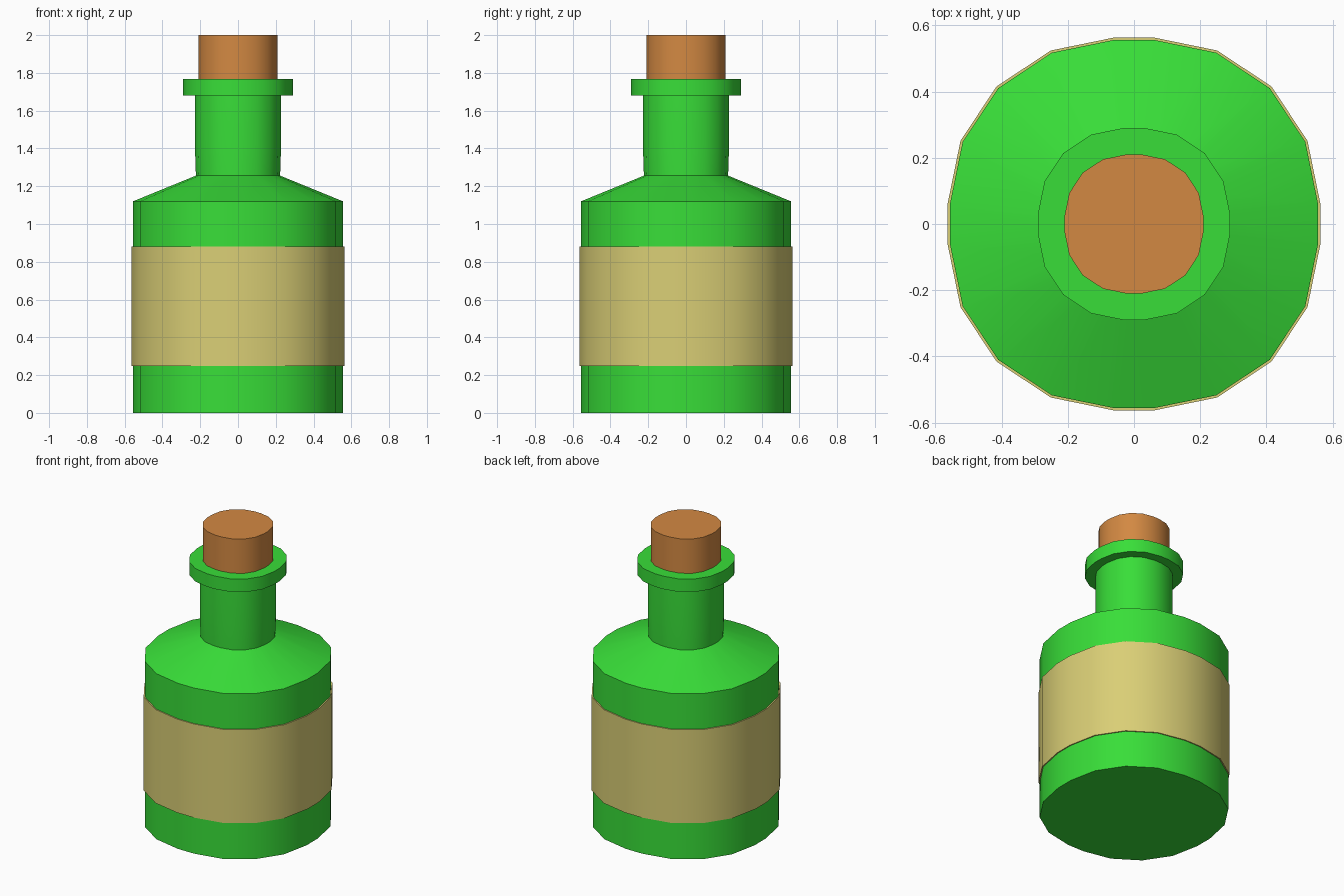
import bpy, bmesh, math

if "Cube" in bpy.data.objects:
    bpy.data.objects.remove(bpy.data.objects["Cube"])

# Rounded 20-sided outline shared by every part (one quadrant, unit half-width)
QUAD = [(1.0, 0.109), (0.931, 0.446), (0.738, 0.738), (0.446, 0.931), (0.109, 1.0)]
OUTLINE = []
for q in range(4):
    c, s = round(math.cos(q * math.pi / 2)), round(math.sin(q * math.pi / 2))
    OUTLINE += [(x * c - y * s, x * s + y * c) for x, y in QUAD]


def material(name, color):
    m = bpy.data.materials.new(name)
    m.diffuse_color = (*color, 1)
    m.use_nodes = True
    m.node_tree.nodes["Principled BSDF"].inputs["Base Color"].default_value = m.diffuse_color
    return m


def lathe(name, profile, mat, capped=True):
    """Stack the outline along a (half-width, height) profile."""
    bm = bmesh.new()
    rings = [[bm.verts.new((x * r, y * r, z)) for x, y in OUTLINE] for r, z in profile]
    n = len(OUTLINE)
    for a, b in zip(rings, rings[1:]):
        for i in range(n):
            j = (i + 1) % n
            bm.faces.new((a[i], a[j], b[j], b[i]))
    if capped:
        bm.faces.new(rings[0][::-1])
        bm.faces.new(rings[-1])
    me = bpy.data.meshes.new(name)
    bm.to_mesh(me)
    bm.free()
    me.materials.append(mat)
    ob = bpy.data.objects.new(name, me)
    bpy.context.collection.objects.link(ob)
    bpy.context.view_layer.objects.active = ob
    ob.select_set(True)
    bpy.ops.object.shade_smooth_by_angle(angle=math.radians(30))
    ob.select_set(False)
    return ob


glass = material("green_glass", (0.04, 0.73, 0.04))
paper = material("label_paper", (0.70, 0.62, 0.18))
cork = material("cork", (0.65, 0.25, 0.055))

# Glass: base, shoulder, neck and lip
lathe("bottle", [(0.556, 0), (0.556, 1.12), (0.223, 1.256), (0.228, 1.41),
                 (0.228, 1.68), (0.29, 1.68), (0.29, 1.768)], glass)
# Label band wrapped around the body
lathe("label", [(0.556, 0.247), (0.563, 0.247), (0.563, 0.88), (0.556, 0.88)],
      paper, capped=False)
# Cork stopper
lathe("stopper", [(0.21, 1.765), (0.21, 2.0)], cork)
